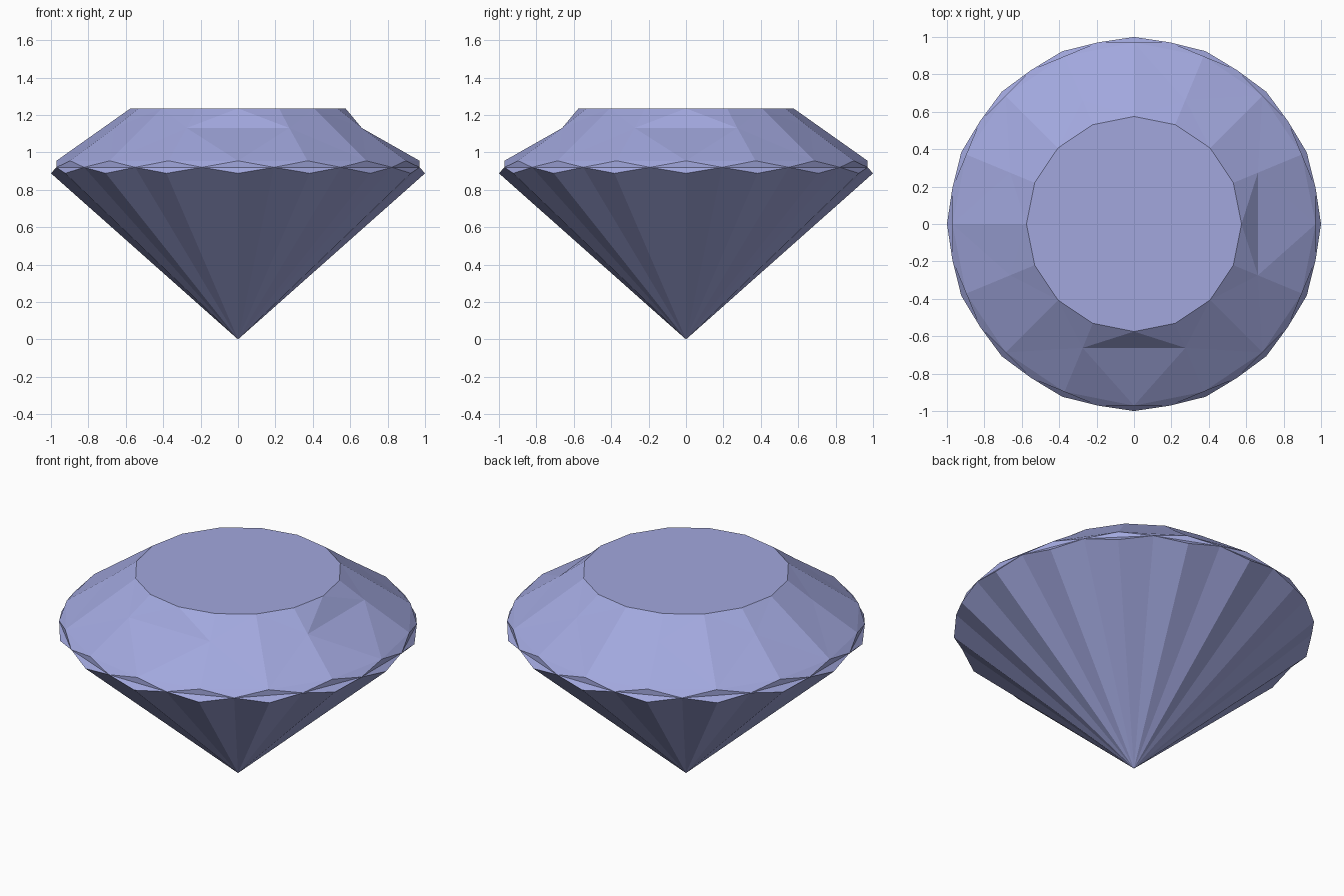
import bpy, bmesh, math

if "Cube" in bpy.data.objects:
    bpy.data.objects.remove(bpy.data.objects["Cube"])

bm = bmesh.new()


def ring(n, offset, r, z):
    """Evenly spaced vertices on a circle, first one at the given angle in degrees."""
    out = []
    for k in range(n):
        a = math.radians(offset + 360 * k / n)
        out.append(bm.verts.new((r * math.cos(a), r * math.sin(a), z)))
    return out


# vertex rings, top to bottom
table = ring(16, 0, 0.575, 1.235)
star = ring(8, 22.5, 0.717, 1.13)
upper = ring(16, 0, 0.971, 0.955)
cusp = ring(16, 11.25, 0.99, 0.92)
lower = ring(16, 0, 1.0, 0.888)
culet = bm.verts.new((0, 0, 0))

# flat table
bm.faces.new(table)

# crown: one kite per 45 degrees with star and girdle facets beside it
for k in range(8):
    i, j, n = 2 * k, 2 * k + 1, (2 * k + 2) % 16
    prev, nxt = star[k - 1], star[k]
    if k in (0, 6):      # kites folded across
        bm.faces.new((table[i], prev, nxt))
        bm.faces.new((prev, upper[i], nxt))
    else:                # kites folded along their length
        bm.faces.new((table[i], prev, upper[i]))
        bm.faces.new((table[i], upper[i], nxt))
    bm.faces.new((table[i], nxt, table[j]))
    bm.faces.new((table[j], nxt, table[n]))
    bm.faces.new((nxt, upper[i], upper[j]))
    bm.faces.new((nxt, upper[j], upper[n]))

# scalloped girdle and pointed pavilion
for k in range(16):
    m = (k + 1) % 16
    bm.faces.new((upper[k], cusp[k - 1], cusp[k]))
    bm.faces.new((upper[k], cusp[k], upper[m]))
    bm.faces.new((cusp[k - 1], lower[k], cusp[k]))
    bm.faces.new((lower[k], culet, cusp[k]))
    bm.faces.new((cusp[k], culet, lower[m]))

bmesh.ops.recalc_face_normals(bm, faces=bm.faces)
mesh = bpy.data.meshes.new("cut_gem")
bm.to_mesh(mesh)
bm.free()

mat = bpy.data.materials.new("pale violet blue")
mat.diffuse_color = (0.36, 0.39, 0.73, 1)
mat.use_nodes = True
mat.node_tree.nodes["Principled BSDF"].inputs["Base Color"].default_value = mat.diffuse_color
mesh.materials.append(mat)
gem = bpy.data.objects.new("cut_gem", mesh)
bpy.context.collection.objects.link(gem)
